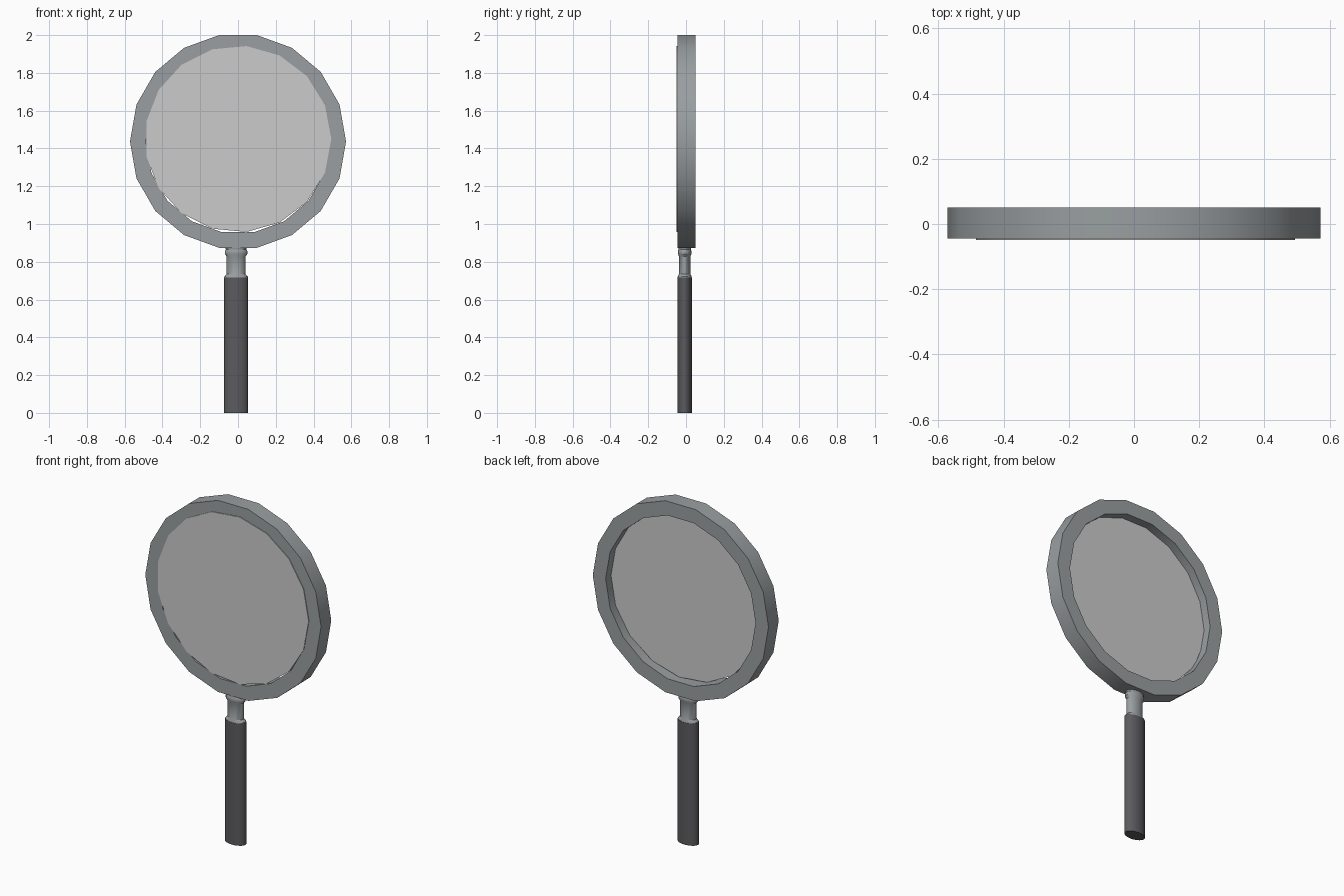
import bpy, math

if "Cube" in bpy.data.objects:
    bpy.data.objects.remove(bpy.data.objects["Cube"])

def material(name, rgb):
    m = bpy.data.materials.new(name)
    m.diffuse_color = (*rgb, 1)
    m.use_nodes = True
    m.node_tree.nodes["Principled BSDF"].inputs["Base Color"].default_value = m.diffuse_color
    return m

METAL = material("grey metal", (0.32, 0.345, 0.355))
GLASS = material("pale glass", (0.60, 0.60, 0.60))
GRIP = material("dark grip", (0.105, 0.102, 0.108))

def lathe(name, profile, sides, mat, closed=False, caps=True, place=None):
    """Spin (radius, height) pairs; place maps (x, y, h) into the scene."""
    verts, faces = [], []
    for r, h in profile:
        for i in range(sides):
            a = 2 * math.pi * i / sides
            verts.append(place(r * math.cos(a), r * math.sin(a), h))
    n = len(profile)
    for k in range(n if closed else n - 1):
        a, b = k * sides, ((k + 1) % n) * sides
        for i in range(sides):
            j = (i + 1) % sides
            faces.append((a + i, a + j, b + j, b + i))
    if caps and not closed:
        faces.append(tuple(reversed(range(sides))))
        faces.append(tuple(range((n - 1) * sides, n * sides)))
    mesh = bpy.data.meshes.new(name)
    mesh.from_pydata(verts, [], faces)
    mesh.materials.append(mat)
    ob = bpy.data.objects.new(name, mesh)
    bpy.context.collection.objects.link(ob)
    # consistent outward normals, smooth with sharp rims
    bpy.ops.object.select_all(action='DESELECT')
    bpy.context.view_layer.objects.active = ob
    ob.select_set(True)
    bpy.ops.object.mode_set(mode='EDIT')
    bpy.ops.mesh.select_all(action='SELECT')
    bpy.ops.mesh.normals_make_consistent(inside=False)
    bpy.ops.object.mode_set(mode='OBJECT')
    bpy.ops.object.shade_smooth_by_angle(angle=math.radians(30))
    return ob

def facing(cz):
    return lambda x, y, h: (x, h, cz + y)       # axis along y

def upright(x, y, h):
    return (x - 0.010, y * 0.6 - 0.007, h)      # oval section, axis along z

# Round frame with an open centre
lathe("frame", [(0.572, -0.045), (0.572, 0.05), (0.488, 0.05), (0.488, -0.045)],
      18, METAL, closed=True, place=facing(1.437))

# Glass disc, just proud of the frame at the front and recessed at the back
lathe("lens", [(0.494, -0.049), (0.494, 0.0)], 17, GLASS, place=facing(1.45))

# Neck with a flared collar at both ends
lathe("neck", [(0.063, 0.71), (0.062, 0.722), (0.050, 0.735), (0.050, 0.828),
               (0.060, 0.842), (0.060, 0.856), (0.054, 0.866), (0.060, 0.885)],
      20, METAL, place=upright)

# Handle grip
lathe("handle", [(0.064, 0.0), (0.064, 0.718)], 20, GRIP, place=upright)
